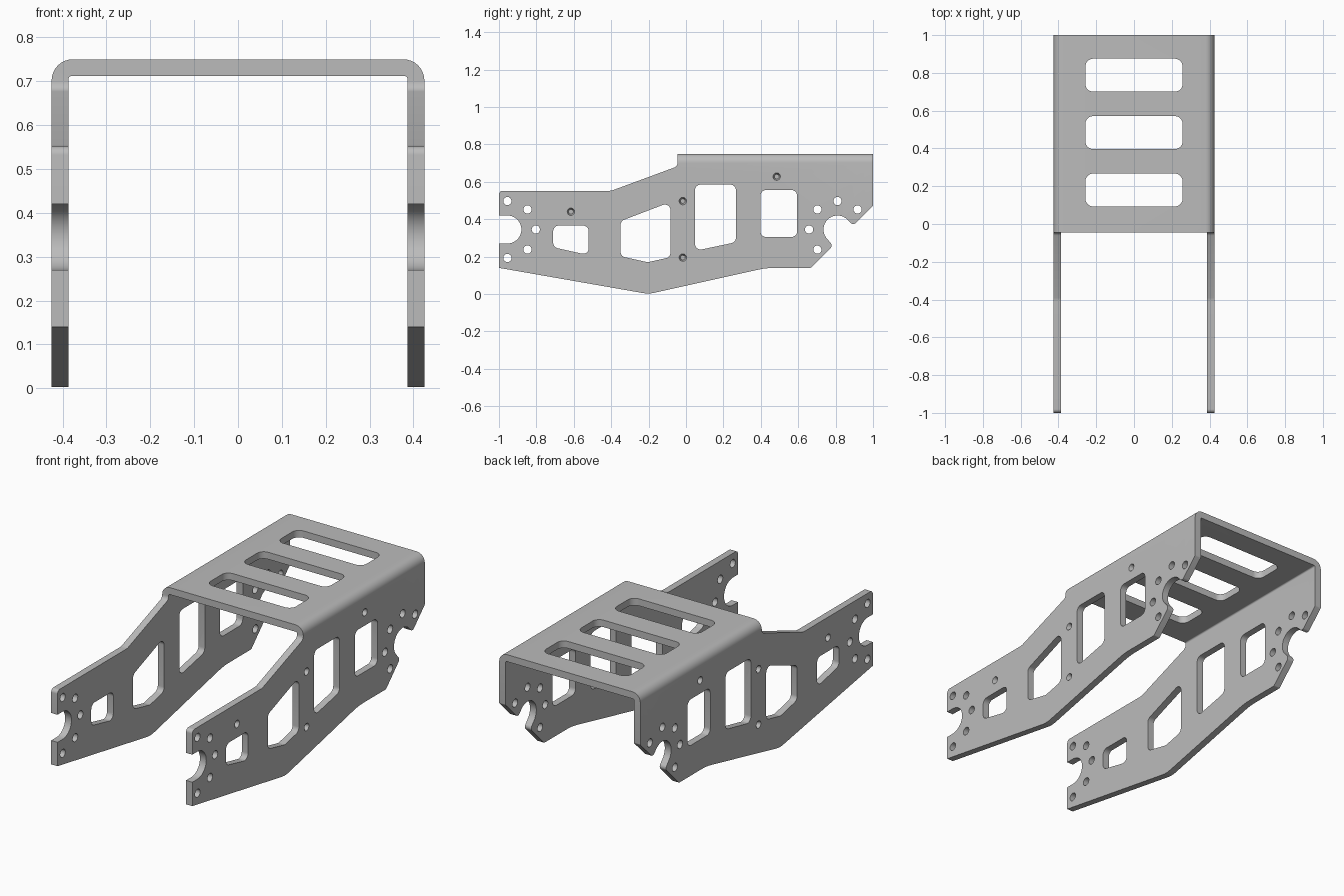
import bpy, bmesh
from math import sin, cos, pi, tan, radians
from mathutils import Vector

cube = bpy.data.objects.get("Cube")
if cube:
    bpy.data.objects.remove(cube)

HALF, THICK, TOP = 0.425, 0.038, 0.75


def rounded(corners, radius=0.0):
    """Fillet a polygon; a corner is (u, v) or (u, v, own radius)."""
    out, n = [], len(corners)
    for i, c in enumerate(corners):
        r = c[2] if len(c) > 2 else radius
        p = Vector(c[:2])
        a = (Vector(corners[i - 1][:2]) - p).normalized()
        b = (Vector(corners[(i + 1) % n][:2]) - p).normalized()
        half = a.angle(b) / 2
        if r == 0:
            out.append(p)
            continue
        centre = p + (a + b).normalized() * (r / sin(half))
        start, end = p + a * (r / tan(half)), p + b * (r / tan(half))
        s, e = start - centre, end - centre
        sweep = s.angle_signed(e)
        steps = max(3, round(abs(sweep) / radians(11)))
        for k in range(steps + 1):
            t = -sweep * k / steps
            out.append(centre + Vector((s.x * cos(t) - s.y * sin(t),
                                        s.x * sin(t) + s.y * cos(t))))
    return out


def arc(cy, cz, r, a0, a1, steps):
    angles = [radians(a0 + (a1 - a0) * k / steps) for k in range(steps + 1)]
    return [(cy + r * cos(a), cz + r * sin(a)) for a in angles]


def prism(bm, loop, axis, lo, hi, shrink=1.0):
    """Extrude a 2D loop along an axis; shrink tapers the far end."""
    mid = sum((Vector(p[:2]) for p in loop), Vector((0, 0))) / len(loop)

    def place(p, d):
        u, v = p[0], p[1]
        return {"x": (d, u, v), "y": (u, d, v), "z": (u, v, d)}[axis]
    near = [bm.verts.new(place(p, lo)) for p in loop]
    far = [bm.verts.new(place(mid + (Vector(p[:2]) - mid) * shrink, hi)) for p in loop]
    bm.faces.new(near)
    bm.faces.new(far[::-1])
    for i in range(len(loop)):
        j = (i + 1) % len(loop)
        bm.faces.new((near[j], near[i], far[i], far[j]))


def finish(bm, name):
    bmesh.ops.recalc_face_normals(bm, faces=bm.faces)
    mesh = bpy.data.meshes.new(name)
    bm.to_mesh(mesh)
    bm.free()
    ob = bpy.data.objects.new(name, mesh)
    bpy.context.collection.objects.link(ob)
    return ob


# Bent sheet channel, oversized so that the side outline trims it
inner = HALF - THICK
bm = bmesh.new()
prism(bm, rounded([(-HALF, -0.1), (-HALF, TOP, 0.048), (HALF, TOP, 0.048), (HALF, -0.1),
                   (inner, -0.1), (inner, TOP - THICK, 0.008),
                   (-inner, TOP - THICK, 0.008), (-inner, -0.1)]), "y", -1.1, 1.1)
frame = finish(bm, "bent_frame")

# Side outline with axle notches at the front and the rear
FRONT, REAR, AXLE_Z, NOTCH = -0.955, 0.81, 0.345, 0.075
outline = rounded(
    [(-1, AXLE_Z + NOTCH), (-1, 0.552, 0.02), (-0.40, 0.552, 0.06), (-0.045, 0.683, 0.025),
     (-0.045, 0.9), (1, 0.9), (1, 0.473, 0.01), (0.893, 0.366, 0.02)]
    + arc(REAR, AXLE_Z, NOTCH, 45, 225, 18)
    + [(0.786, 0.259, 0.02), (0.667, 0.14, 0.01), (0.43, 0.14, 0.4), (-0.2, 0, 0.15),
       (-1, 0.14), (-1, AXLE_Z - NOTCH)]
    + arc(FRONT, AXLE_Z, NOTCH, -90, 90, 18))
bm = bmesh.new()
prism(bm, outline, "x", -0.6, 0.6)
trim = finish(bm, "outline_cutter")

# Side windows, roof slots and bolt holes
bm = bmesh.new()
windows = [
    [(-0.71, 0.366), (-0.52, 0.366), (-0.52, 0.208), (-0.71, 0.25)],
    [(-0.35, 0.39), (-0.083, 0.492), (-0.083, 0.197), (-0.205, 0.17), (-0.35, 0.202)],
    [(0.048, 0.585), (0.267, 0.585), (0.267, 0.277), (0.048, 0.231)],
    [(0.398, 0.556), (0.594, 0.556), (0.594, 0.305), (0.398, 0.305)],
]
for w in windows:
    prism(bm, rounded(w, 0.03), "x", -0.6, 0.6)
for y in (0.18, 0.484, 0.788):
    prism(bm, rounded([(-0.257, y - 0.087), (0.257, y - 0.087),
                       (0.257, y + 0.087), (-0.257, y + 0.087)], 0.04), "z", 0.66, 0.85)
for centre, first in ((FRONT, -90), (REAR, 45)):
    for k in range(5):
        a = radians(first + 45 * k)
        hole = arc(centre + 0.152 * cos(a), AXLE_Z + 0.152 * sin(a), 0.022, 0, 345, 23)
        prism(bm, hole, "x", -0.6, 0.6)

# Shallow tapered sockets on both outer faces
for y, z in ((-0.615, 0.44), (-0.017, 0.497), (-0.017, 0.195), (0.485, 0.628)):
    for side in (-1, 1):
        prism(bm, arc(y, z, 0.021, 0, 345, 23), "x",
              side * (HALF + 0.003), side * (HALF - 0.022), 0.6)
holes = finish(bm, "hole_cutter")

# Apply the cuts
bpy.context.view_layer.objects.active = frame
frame.select_set(True)
for cutter, op in ((trim, "INTERSECT"), (holes, "DIFFERENCE")):
    mod = frame.modifiers.new(cutter.name, "BOOLEAN")
    mod.operation, mod.solver, mod.object = op, "EXACT", cutter
    bpy.ops.object.modifier_apply(modifier=mod.name)
    bpy.data.objects.remove(cutter)

# Grey metal
grey = bpy.data.materials.new("grey_metal")
grey.use_nodes = True
colour = (0.5, 0.5, 0.5, 1)
grey.diffuse_color = colour
grey.node_tree.nodes["Principled BSDF"].inputs["Base Color"].default_value = colour
frame.data.materials.clear()
frame.data.materials.append(grey)
bpy.ops.object.shade_smooth_by_angle(angle=radians(30))
